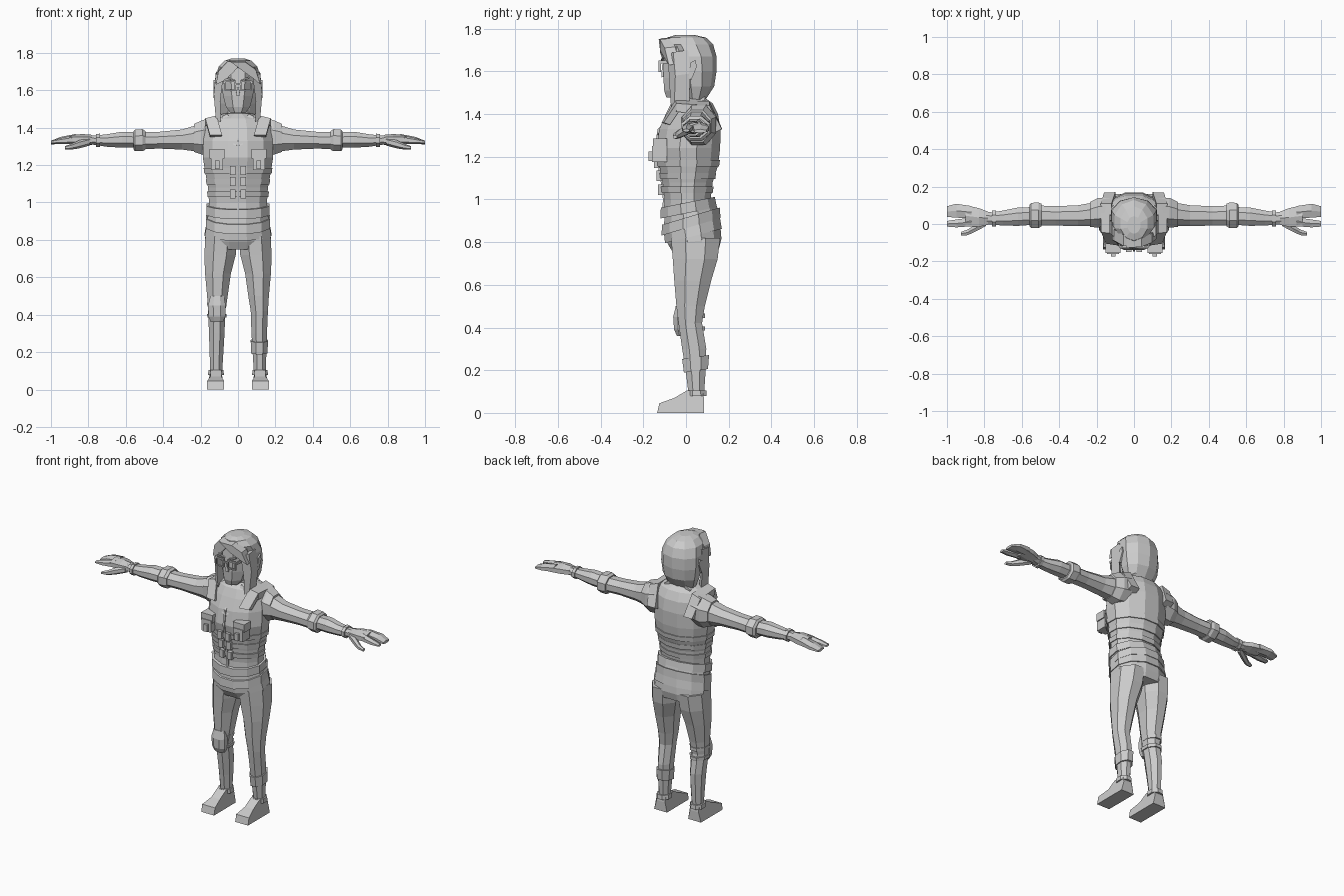
import bpy, bmesh, math
from mathutils import Vector

grey = bpy.data.materials.new("plain grey")
grey.diffuse_color = (0.6, 0.6, 0.6, 1)


def make(name, bm):
    bmesh.ops.recalc_face_normals(bm, faces=bm.faces)
    me = bpy.data.meshes.new(name)
    bm.to_mesh(me)
    bm.free()
    me.materials.append(grey)
    ob = bpy.data.objects.new(name, me)
    bpy.context.collection.objects.link(ob)
    return ob


def loft(name, rings, n=8, axis='z', tilt=0.0, side=1):
    """Skin flat-sided rings. z axis: (z, x0, x1, y0, y1); x axis: (x, y0, y1, z0, z1)."""
    bm = bmesh.new()
    k = 1 / math.cos(math.pi / n)
    loops = []
    for h, a0, a1, b0, b1 in rings:
        loop = []
        for i in range(n):
            t = (i + 0.5) * 2 * math.pi / n
            u = (a0 + a1) / 2 + (a1 - a0) / 2 * k * math.cos(t)
            v = (b0 + b1) / 2 + (b1 - b0) / 2 * k * math.sin(t)
            co = (u, v, h + tilt * v) if axis == 'z' else (h, u, v)
            loop.append(bm.verts.new((co[0] * side, co[1], co[2])))
        loops.append(loop)
    for a, b in zip(loops, loops[1:]):
        for i in range(n):
            j = (i + 1) % n
            bm.faces.new((a[i], a[j], b[j], b[i]))
    bm.faces.new(loops[0])
    bm.faces.new(loops[-1])
    return make(name, bm)


def body(name, rings, n=12, tilt=0.0):
    return loft(name, [(z, -r, r, a, b) for z, r, a, b in rings], n, 'z', tilt)


def prism(name, pts, depth):
    """Extrude a flat outline along the depth vector."""
    bm = bmesh.new()
    f = bm.faces.new([bm.verts.new(p) for p in pts])
    r = bmesh.ops.extrude_face_region(bm, geom=[f])
    bmesh.ops.translate(bm, vec=Vector(depth),
                        verts=[g for g in r['geom'] if isinstance(g, bmesh.types.BMVert)])
    return make(name, bm)


def box(name, x0, x1, y0, y1, z0, z1):
    return prism(name, [(x0, y0, z0), (x1, y0, z0), (x1, y1, z0), (x0, y1, z0)], (0, 0, z1 - z0))


# Torso: jacket with vest, hem, belt and hips
body("torso", [(0.93, .16, -.105, .14), (1.0, .155, -.10, .115), (1.08, .16, -.11, .125),
               (1.16, .175, -.125, .15), (1.24, .188, -.14, .16), (1.33, .185, -.125, .162),
               (1.40, .178, -.095, .15), (1.45, .15, -.07, .125), (1.475, .075, -.04, .09)])
body("vest_hem", [(0.935, .168, -.12, .145), (0.985, .168, -.118, .135)], tilt=.2)
body("belt", [(0.865, .172, -.115, .162), (0.915, .17, -.112, .158)], tilt=.3)
body("jacket_skirt", [(0.82, .178, -.098, .168), (0.88, .168, -.105, .158), (0.95, .158, -.1, .14)], tilt=.25)
body("hips", [(0.755, .172, -.06, .155), (0.80, .176, -.085, .166), (0.87, .168, -.1, .16)], tilt=.1)
# Bands around the vest
for i, (z, r, a, b) in enumerate([(1.03, .162, -.113, .125), (1.095, .168, -.12, .137), (1.155, .18, -.132, .155)]):
    body("vest_band_%d" % i, [(z, r, a, b), (z + .03, r + .004, a - .004, b + .004)])
    for s in (-1, 1):
        x = s * .028
        box("buckle", x - .015, x + .015, a - .018, a + .02, z - .008, z + .04)
# Zip and crotch
prism("zip", [(-.006, -.112, .94), (-.006, -.108, 1.0), (-.006, -.118, 1.08), (-.006, -.147, 1.24),
              (-.006, -.133, 1.33), (-.006, -.10, 1.36), (-.006, -.09, 1.0)], (.012, 0, 0))

for s in (-1, 1):
    def m(pts):
        return [(s * x, y, z) for x, y, z in pts]

    # Chest pouches, flaps and shoulder straps
    box("pouch", s * .08, s * .145, -.16, -.09, 1.175, 1.25)
    box("pouch_flap", s * .073, s * .152, -.155, -.09, 1.235, 1.285)
    box("pouch_clip", s * .098, s * .122, -.175, -.14, 1.18, 1.225)
    prism("strap_front", m([(.085, -.115, 1.36), (.15, -.105, 1.36), (.175, -.045, 1.45), (.115, -.05, 1.465)]),
          (0, .03, -.01))
    prism("strap_top", m([(.115, -.05, 1.465), (.175, -.045, 1.45), (.178, .11, 1.44), (.12, .11, 1.46)]),
          (0, 0, -.04))
    prism("strap_back", m([(.12, .11, 1.46), (.178, .11, 1.44), (.16, .168, 1.33), (.10, .17, 1.33)]),
          (0, -.04, -.02))
    # Open collar
    prism("collar", m([(.005, -.135, 1.30), (.025, -.13, 1.31), (.085, -.05, 1.46), (.055, -.045, 1.475)]),
          (0, .03, .005))
    prism("collar_side", m([(.055, -.045, 1.475), (.085, -.05, 1.46), (.09, .09, 1.465), (.055, .09, 1.49)]),
          (0, 0, -.03))

    # Sleeve, cuff and forearm
    loft("shoulder", [(.13, .0, .14, 1.26, 1.455), (.19, -.02, .14, 1.255, 1.44), (.235, -.015, .118, 1.27, 1.42)],
         8, 'x', side=s)
    loft("sleeve", [(.2, -.012, .118, 1.27, 1.42), (.3, -.012, .10, 1.283, 1.39),
                    (.42, -.008, .095, 1.288, 1.378), (.54, -.01, .1, 1.285, 1.375)], 8, 'x', side=s)
    loft("sleeve_cuff", [(.495, -.012, .108, 1.283, 1.382), (.51, -.022, .115, 1.274, 1.392),
                         (.55, -.022, .113, 1.274, 1.39), (.56, -.012, .1, 1.285, 1.378)], 8, 'x', side=s)
    loft("forearm", [(.55, -.005, .09, 1.293, 1.375), (.62, -.01, .088, 1.293, 1.378),
                     (.70, -.008, .072, 1.298, 1.365), (.76, -.004, .062, 1.307, 1.358),
                     (.80, -.004, .068, 1.312, 1.358)], 8, 'x', side=s)
    loft("wrist_band", [(.738, -.013, .072, 1.298, 1.368), (.758, -.013, .072, 1.298, 1.366)], 8, 'x', side=s)
    # Palm, grouped fingers and thumb
    loft("palm", [(.78, -.004, .066, 1.312, 1.358), (.83, -.015, .085, 1.312, 1.362),
                  (.90, -.012, .1, 1.315, 1.358)], 6, 'x', side=s)
    loft("fingers", [(.87, .03, .096, 1.318, 1.362), (.95, .034, .108, 1.315, 1.348),
                     (1.0, .038, .095, 1.312, 1.328)], 6, 'x', side=s)
    loft("index_finger", [(.87, -.012, .035, 1.316, 1.358), (.95, -.018, .024, 1.314, 1.342),
                          (1.0, -.014, .016, 1.316, 1.33)], 6, 'x', side=s)
    loft("thumb", [(.79, -.01, .03, 1.308, 1.345), (.85, -.042, -.005, 1.292, 1.33),
                   (.89, -.06, -.03, 1.285, 1.312), (.925, -.062, -.042, 1.285, 1.3)], 6, 'x', side=s)

    # Leg, cuff and shoe
    leg = [(.09, .085, .148, .012, .085), (.2, .078, .152, -.002, .092), (.3, .072, .155, -.018, .095),
           (.42, .068, .16, -.035, .075), (.5, .055, .165, -.045, .088), (.62, .038, .176, -.055, .118),
           (.72, .012, .18, -.062, .148), (.82, .004, .174, -.07, .16)]
    loft("leg", [(z, min(s * a, s * b), max(s * a, s * b), c, d) for z, a, b, c, d in leg], 8)
    loft("trouser_cuff", [(.078, .075, .16, .005, .097), (.105, .078, .158, .002, .095)], 8, side=s)
    bm = bmesh.new()
    outline = [(-.135, 0), (.085, 0), (.085, .06), (.08, .1), (.005, .105), (-.055, .07), (-.125, .045)]
    inner = [bm.verts.new((s * (.075 if z < .06 else .088), y, z)) for y, z in outline]
    outer = [bm.verts.new((s * (.165 if z < .06 else .148), y, z)) for y, z in outline]
    bm.faces.new(inner)
    bm.faces.new(outer)
    for i in range(7):
        j = (i + 1) % 7
        bm.faces.new((inner[i], inner[j], outer[j], outer[i]))
    make("shoe", bm)

    # Ear, side lock and eyewear
    prism("ear", m([(.11, .02, 1.64), (.11, .045, 1.655), (.11, .05, 1.62), (.11, .025, 1.56), (.11, .012, 1.57)]),
          (s * .02, 0, 0))
    prism("side_lock", m([(.078, -.085, 1.68), (.118, -.06, 1.69), (.13, -.05, 1.58), (.118, -.055, 1.44),
                          (.092, -.07, 1.43), (.095, -.078, 1.54)]), (0, .07, .01))
    for x0, x1, z0, z1 in [(.012, .072, 1.643, 1.652), (.016, .068, 1.597, 1.604),
                           (.012, .019, 1.6, 1.65), (.066, .073, 1.6, 1.65)]:
        box("eyewear_rim", s * x0, s * x1, -.128, -.118, z0, z1)
    box("eyewear_arm", s * .072, s * .08, -.126, -.02, 1.636, 1.65)
    prism("eyebrow", m([(.015, -.108, 1.657), (.06, -.104, 1.672), (.062, -.104, 1.664), (.016, -.108, 1.65)]),
          (0, -.008, 0))

# Knee pad on one leg, shin wrap on the other
loft("knee_pad", [(.36, -.145, -.08, -.042, .0), (.39, -.158, -.068, -.056, .01),
                  (.45, -.16, -.066, -.06, .01), (.5, -.148, -.075, -.048, .0)], 8)
for z in (.385, .445):
    loft("knee_strap", [(z, -.164, -.062, -.042, .088), (z + .02, -.165, -.06, -.045, .088)], 8)
loft("shin_wrap", [(.19, .07, .158, -.01, .103), (.255, .068, .16, -.018, .108)], 8, tilt=.15)

# Neck, face and nose
body("neck", [(1.40, .06, -.04, .08), (1.53, .05, -.035, .07)], 8)
body("face", [(1.478, .04, -.092, -.01), (1.51, .064, -.102, .05), (1.57, .08, -.106, .08),
              (1.64, .088, -.105, .09), (1.72, .09, -.1, .09)], 8)
prism("nose", [(-.012, -.104, 1.575), (.012, -.104, 1.575), (0, -.1, 1.635)], (0, -.012, -.004))
box("eyewear_bridge", -.014, .014, -.127, -.118, 1.628, 1.636)

# Hair cap and swept fringe
body("hair", [(1.468, .09, .0, .09), (1.53, .112, -.03, .128), (1.6, .122, -.045, .138),
              (1.67, .12, -.06, .138), (1.725, .104, -.098, .122), (1.758, .072, -.085, .09),
              (1.77, .035, -.05, .04)], 10)
prism("fringe_left", [(-.055, -.118, 1.755), (.015, -.12, 1.742), (-.03, -.122, 1.69), (-.085, -.105, 1.645),
                      (-.118, -.085, 1.63), (-.105, -.09, 1.70)], (0, .06, .005))
prism("fringe_right", [(-.04, -.128, 1.752), (.04, -.122, 1.75), (.095, -.1, 1.71), (.12, -.08, 1.63),
                       (.085, -.1, 1.66), (.03, -.122, 1.70)], (0, .05, .005))
